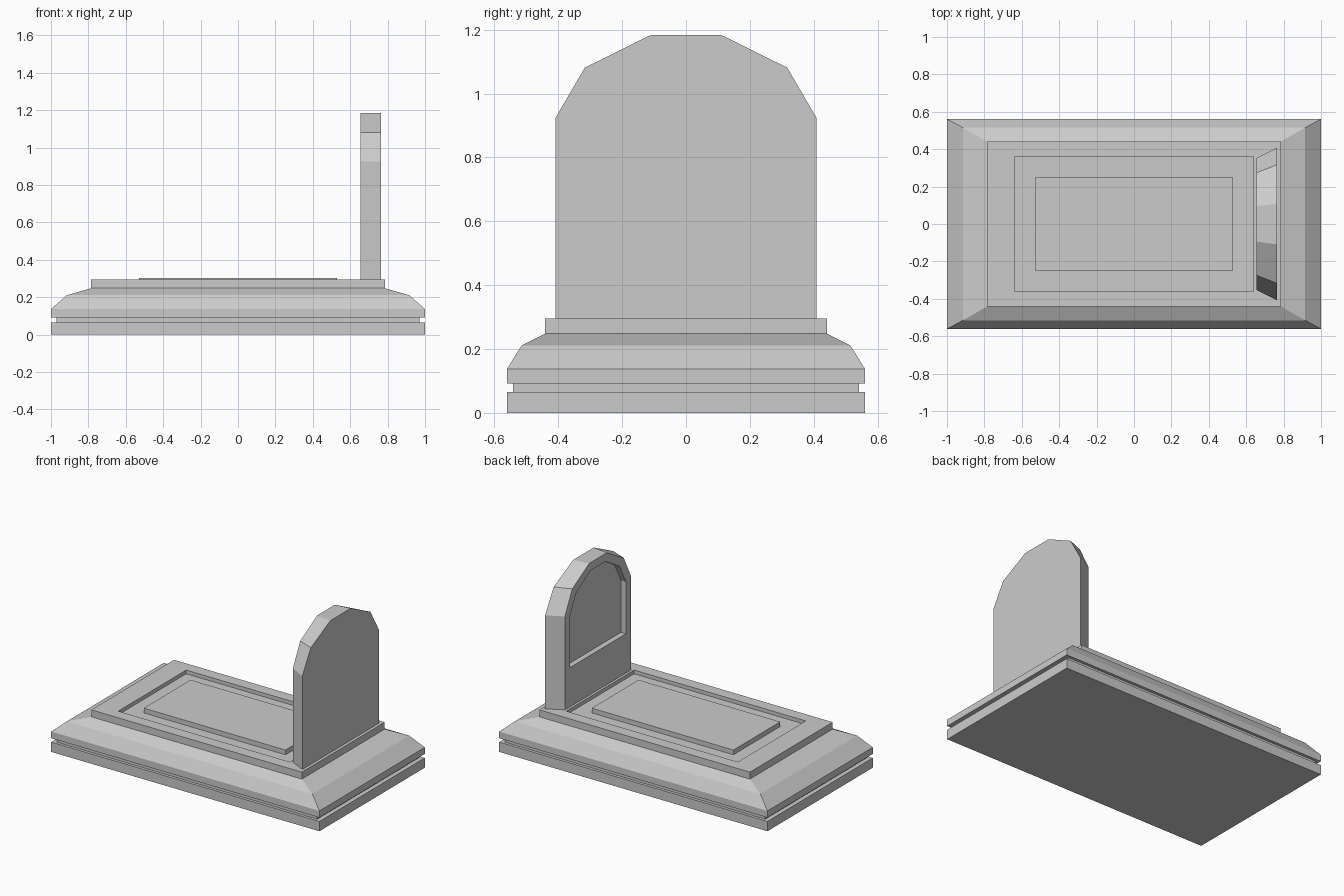
import bpy, bmesh

if "Cube" in bpy.data.objects:
    bpy.data.objects.remove(bpy.data.objects["Cube"])


def loft(name, rings):
    """Skin a stack of matching closed rings and cap both ends."""
    bm = bmesh.new()
    loops = [[bm.verts.new(p) for p in ring] for ring in rings]
    for a, b in zip(loops, loops[1:]):
        n = len(a)
        for i in range(n):
            j = (i + 1) % n
            bm.faces.new((a[i], a[j], b[j], b[i]))
    bm.faces.new(loops[0][::-1])
    bm.faces.new(loops[-1])
    bmesh.ops.recalc_face_normals(bm, faces=bm.faces)
    mesh = bpy.data.meshes.new(name)
    bm.to_mesh(mesh)
    bm.free()
    obj = bpy.data.objects.new(name, mesh)
    bpy.context.collection.objects.link(obj)
    return obj


def rect(hx, hy, z):
    return [(-hx, -hy, z), (hx, -hy, z), (hx, hy, z), (-hx, hy, z)]


def arch(x, half):
    """Mirror a half outline (y, z), listed bottom to top, at depth x."""
    return [(x, y, z) for y, z in half] + [(x, -y, z) for y, z in reversed(half)]


# Stepped base: grooved plinth, sloped shoulders, top slab with sunken tray
base_profile = [
    (1.0, 0.561, 0.0), (1.0, 0.561, 0.066),
    (0.97, 0.542, 0.066), (0.97, 0.542, 0.092),
    (1.0, 0.561, 0.092), (1.0, 0.561, 0.137),
    (0.915, 0.515, 0.211), (0.785, 0.441, 0.248),
    (0.785, 0.441, 0.295),
    (0.64, 0.362, 0.295), (0.64, 0.362, 0.27),
]
loft("grave_base", [rect(*p) for p in base_profile])

# Raised panel inside the tray
loft("raised_panel", [rect(0.528, 0.249, 0.27), rect(0.528, 0.249, 0.302)])

# Headstone: tapers towards its face, which holds a recessed arched niche
back = [(0.408, 0.295), (0.408, 0.925), (0.317, 1.081), (0.109, 1.184)]
face = [(y * 0.865, z) for y, z in back]
niche = [(0.297, 0.56), (0.297, 0.91), (0.23, 1.04), (0.08, 1.13)]
loft("headstone", [arch(0.765, back), arch(0.656, face),
                   arch(0.656, niche), arch(0.693, niche)])
